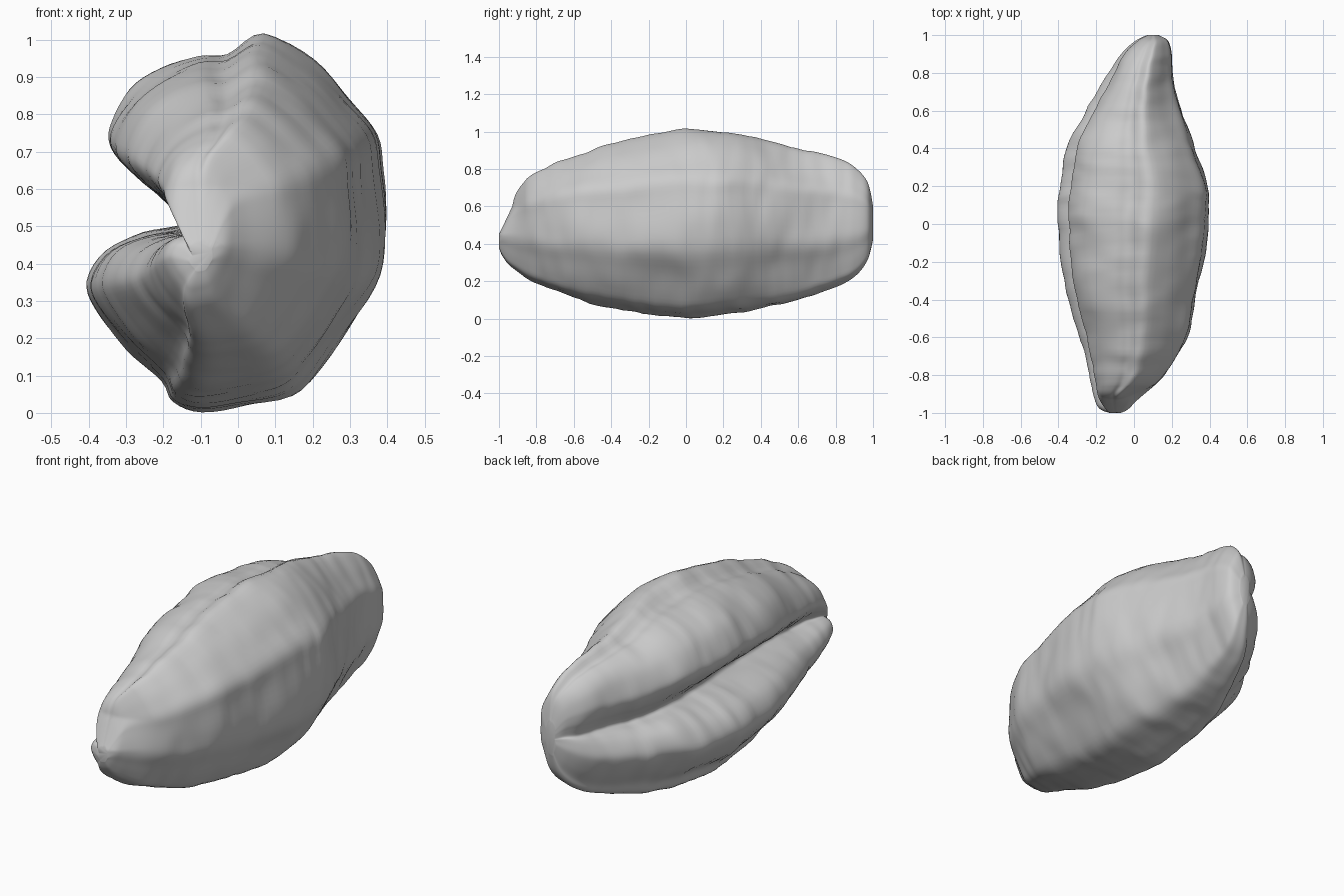
import bpy
import bmesh
from mathutils import Vector, noise

cube = bpy.data.objects.get("Cube")
if cube:
    bpy.data.objects.remove(cube, do_unlink=True)

# Widest cross-section (x, z), clockwise from the top ridge, with the crease on the -x side
SECTION = [
    (.08, 1.01), (.2, .94), (.3, .84), (.375, .75), (.39, .65), (.4, .5), (.385, .37),
    (.31, .25), (.23, .13), (.15, .05), (.02, .02), (-.1, .005), (-.17, .03), (-.2, .09),
    (-.3, .18), (-.38, .28), (-.4, .35), (-.35, .43), (-.25, .48), (-.13, .51),
    (-.2, .58), (-.28, .64), (-.34, .71), (-.335, .77), (-.28, .86), (-.2, .92),
    (-.1, .955), (-.02, .96),
]
CREASE = range(17, 22)

# Stations along the grain: y, left x, right x, bottom z, top z, crease depth
STATIONS = [
    (-1, -.13, -.07, .38, .46, .3),
    (-.98, -.18, -.03, .33, .6, .7),
    (-.93, -.21, .02, .27, .69, 1),
    (-.8, -.235, .16, .19, .78, 1),
    (-.6, -.29, .275, .11, .87, 1),
    (-.3, -.37, .345, .04, .96, 1.1),
    (0, -.4, .39, .005, 1.01, .95),
    (.2, -.39, .39, .02, 1, .9),
    (.4, -.35, .32, .05, .97, .9),
    (.6, -.25, .25, .1, .91, .9),
    (.8, -.13, .205, .165, .86, .75),
    (.9, -.07, .2, .22, .81, .6),
    (.97, .01, .18, .31, .73, .4),
    (1, .07, .13, .42, .6, .2),
]


def spline(points, steps, closed):
    """Sample a smooth curve that passes through all the points."""
    vecs = [Vector(p) for p in points]
    count = len(vecs)

    def pick(i):
        return vecs[i % count] if closed else vecs[max(0, min(count - 1, i))]

    samples = []
    for i in range(count if closed else count - 1):
        a, b, c, d = (pick(i + k) for k in (-1, 0, 1, 2))
        for s in range(steps):
            t = s / steps
            samples.append(b + (c - a) * (t / 2)
                           + (a * 2 - b * 5 + c * 4 - d) * (t * t / 2)
                           + (b * 3 - a - c * 3 + d) * (t ** 3 / 2))
    if not closed:
        samples.append(vecs[-1])
    return samples


def ring(station):
    """Fit the cross-section between the limits of one station."""
    y, left, right, bottom, top, depth = station
    points = []
    for i, (x, z) in enumerate(SECTION):
        u = (x + .4) / .8
        if i in CREASE:
            u = u * depth + .05 * (1 - depth)
        v = (z - .005) / 1.005
        points.append((left + u * (right - left), bottom + v * (top - bottom)))
    # The upper lobe stops a little short of the lower one at the front tip
    loop = []
    for x, z in spline(points, 4, True):
        lag = max(0, -y - .85) * max(0, min(1, (z - .45) / .15)) * .4
        loop.append(Vector((x, y + lag, z)))
    return loop


def wrinkle(p):
    """Gentle lumps and fine cross ripples in the skin."""
    lumps = noise.noise_vector(p * 4.5) * .012
    ripples = noise.noise_vector(Vector((p.x * 5, p.y * 16, p.z * 5))) * .006
    fade = min(1, (1.02 - abs(p.y)) * 4)
    return p + (lumps + ripples) * fade


# Grain body
bm = bmesh.new()
rings = [[bm.verts.new(wrinkle(p)) for p in ring(s)] for s in spline(STATIONS, 9, False)]
for first, second in zip(rings, rings[1:]):
    for i in range(len(first)):
        j = (i + 1) % len(first)
        bm.faces.new((first[i], first[j], second[j], second[i]))
bm.faces.new(rings[0])
bm.faces.new(rings[-1])
bmesh.ops.recalc_face_normals(bm, faces=bm.faces)

mesh = bpy.data.meshes.new("grain_body")
bm.to_mesh(mesh)
bm.free()
mesh.shade_smooth()
grain = bpy.data.objects.new("grain_body", mesh)
bpy.context.collection.objects.link(grain)

# Plain grey skin
GREY = (.6, .6, .6, 1)
skin = bpy.data.materials.new("plain_grey")
skin.use_nodes = True
skin.diffuse_color = GREY
skin.node_tree.nodes["Principled BSDF"].inputs["Base Color"].default_value = GREY
mesh.materials.append(skin)
